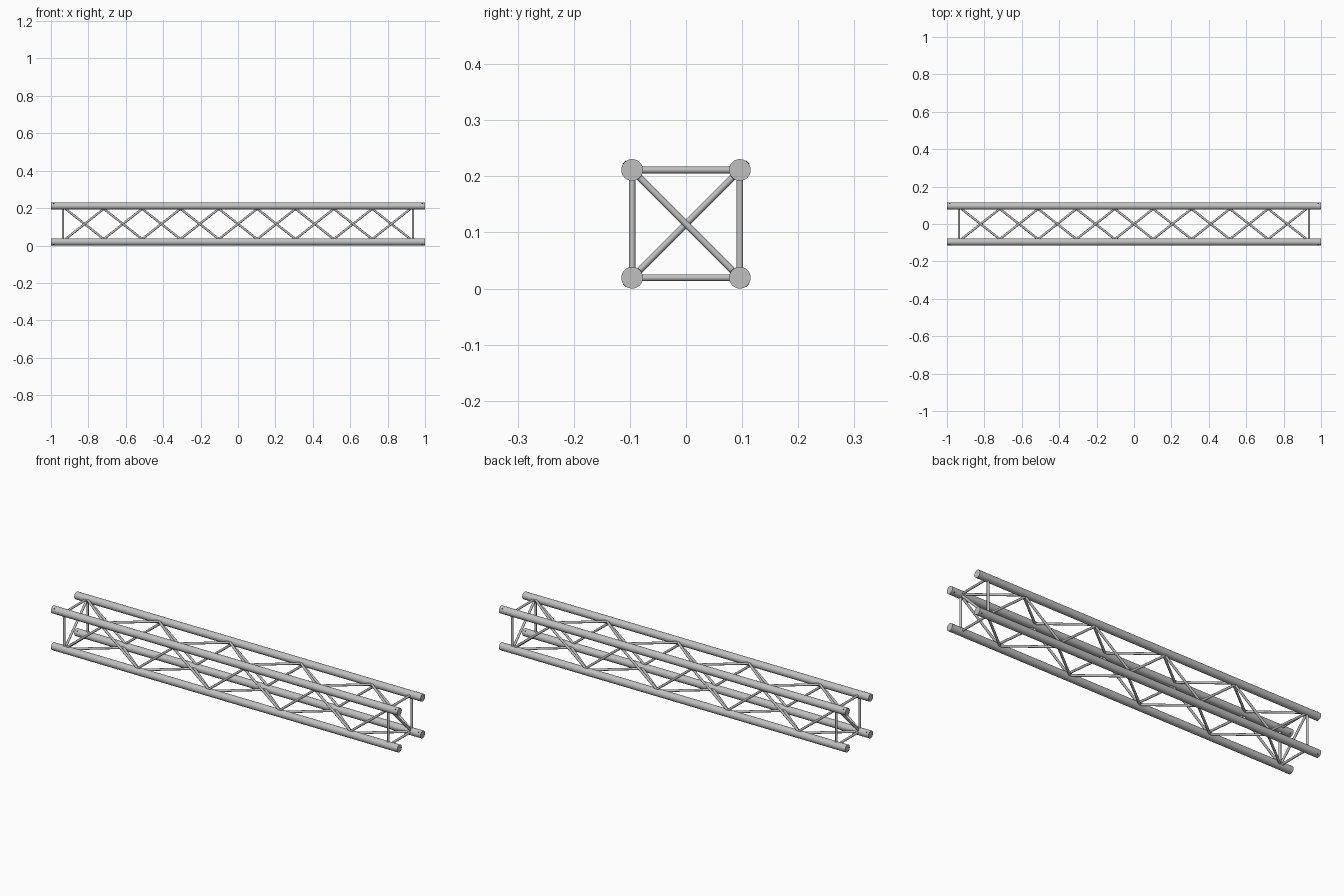
import bpy, bmesh, math
from mathutils import Vector, Matrix

cube = bpy.data.objects.get("Cube")
if cube:
    bpy.data.objects.remove(cube, do_unlink=True)


def material(name, color):
    m = bpy.data.materials.new(name)
    m.use_nodes = True
    m.diffuse_color = color
    bsdf = next(n for n in m.node_tree.nodes if n.type == 'BSDF_PRINCIPLED')
    bsdf.inputs["Base Color"].default_value = color
    return m


ALUMINIUM = material("aluminium grey", (0.53, 0.53, 0.53, 1))
DARK = material("dark pin hole", (0.06, 0.06, 0.06, 1))

CHORD = 0.096        # chord distance from the truss axis
CHORD_R = 0.0193
MID = CHORD + CHORD_R
ROD_R = 0.006
REACH = 0.081        # where the lacing bends, just inside the chord wall
END_X = 0.936
BAYS = 9
BAY = 0.205


def rods(name, pairs, radius, mat, sides=16):
    """One object made of straight round bars between pairs of points."""
    bm = bmesh.new()
    for a, b in pairs:
        a, b = Vector(a), Vector(b)
        axis = b - a
        turn = axis.to_track_quat('Z', 'Y').to_matrix().to_4x4()
        bmesh.ops.create_cone(bm, cap_ends=True, segments=sides,
                              radius1=radius, radius2=radius, depth=axis.length,
                              matrix=Matrix.Translation((a + b) / 2) @ turn)
    mesh = bpy.data.meshes.new(name)
    bm.to_mesh(mesh)
    bm.free()
    mesh.materials.append(mat)
    obj = bpy.data.objects.new(name, mesh)
    bpy.context.collection.objects.link(obj)
    bpy.ops.object.select_all(action='DESELECT')
    obj.select_set(True)
    bpy.context.view_layer.objects.active = obj
    bpy.ops.object.shade_smooth_by_angle(angle=math.radians(40))
    return obj


def at(x, y, z):
    return Vector((x, y, MID + z))


# Four main chords, each with a cross-drilled hole at both ends
for yn, sy in (("front", -1), ("back", 1)):
    for zn, sz in (("bottom", -1), ("top", 1)):
        y, z = sy * CHORD, sz * CHORD
        rods(f"{zn}_{yn}_chord", [(at(-1, y, z), at(1, y, z))], CHORD_R, ALUMINIUM, 32)
        d = Vector((0, sy, sz)).normalized() * (CHORD_R + 0.0005)
        rods(f"{zn}_{yn}_pin_holes",
             [(at(x, y, z) - d, at(x, y, z) + d) for x in (-0.985, 0.985)],
             0.004, DARK, 12)


# Zigzag lacing on the four sides, opposite sides in opposite phase
def lacing(name, place, start):
    pts = [place((i - BAYS / 2) * BAY, start * REACH * (-1) ** i)
           for i in range(BAYS + 1)]
    rods(name, list(zip(pts, pts[1:])), ROD_R, ALUMINIUM)


lacing("top_lacing", lambda x, s: at(x, s, CHORD), 1)
lacing("bottom_lacing", lambda x, s: at(x, s, -CHORD), -1)
lacing("front_lacing", lambda x, s: at(x, -CHORD, s), -1)
lacing("back_lacing", lambda x, s: at(x, CHORD, s), 1)

# Square end frames with one diagonal each, crossing in opposite directions
for name, sx in (("left", 1), ("right", -1)):
    x = sx * END_X
    c = CHORD
    corners = [at(x, -c, -c), at(x, c, -c), at(x, c, c), at(x, -c, c)]
    rods(f"{name}_end_frame", list(zip(corners, corners[1:] + corners[:1])),
         ROD_R, ALUMINIUM)
    rods(f"{name}_end_diagonal", [(at(x, -c, sx * c), at(x, c, -sx * c))],
         ROD_R, ALUMINIUM)
